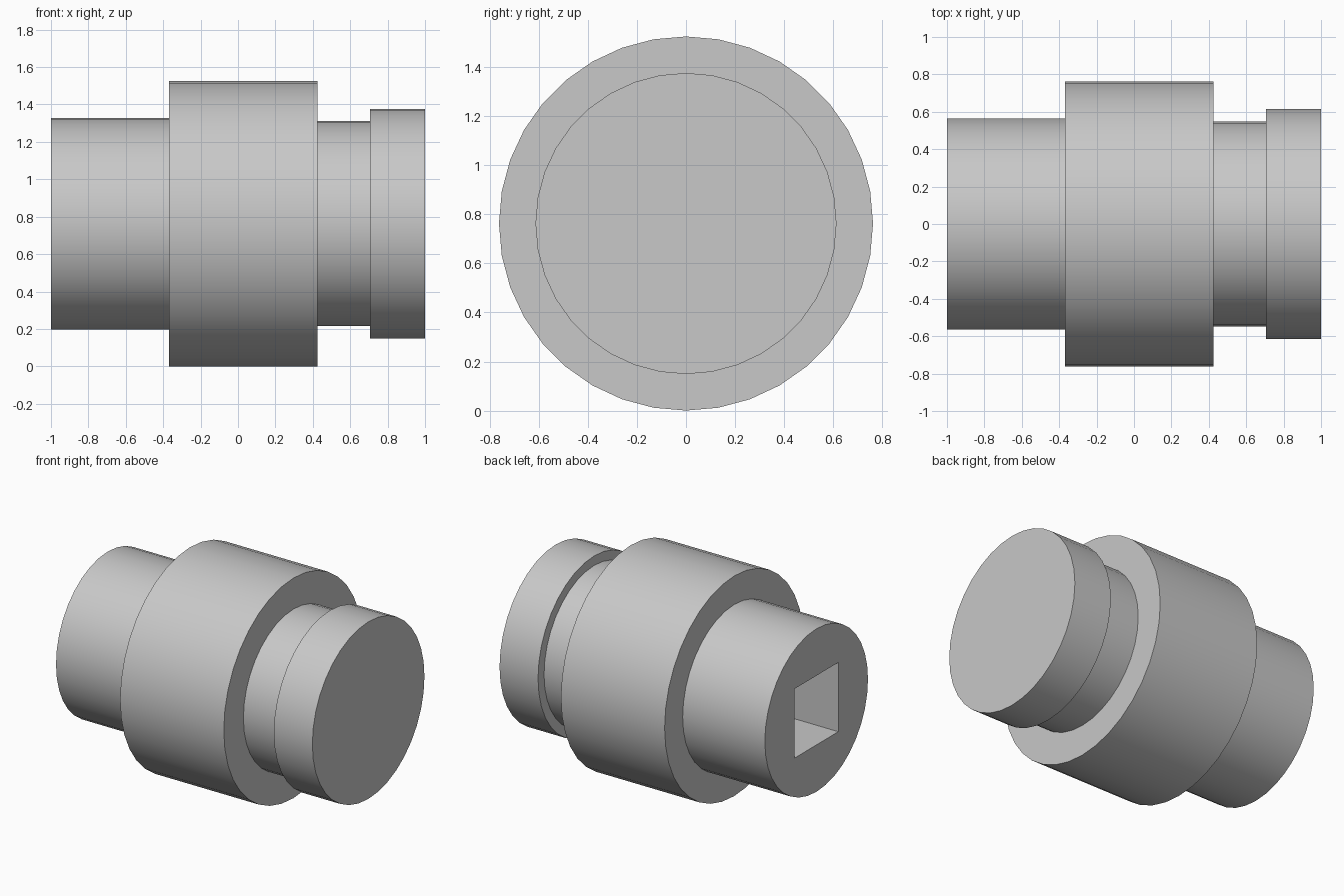
import bpy
import math

cube = bpy.data.objects.get("Cube")
if cube:
    bpy.data.objects.remove(cube, do_unlink=True)

AXIS_Z = 0.763
SEGMENTS = 36

grey = bpy.data.materials.new("plain_grey")
grey.use_nodes = True
colour = (0.58, 0.58, 0.58, 1)
grey.diffuse_color = colour
grey.node_tree.nodes["Principled BSDF"].inputs["Base Color"].default_value = colour


def turned_section(name, x0, x1, radius):
    """Solid cylinder lying along x."""
    bpy.ops.mesh.primitive_cylinder_add(
        vertices=SEGMENTS, radius=radius, depth=x1 - x0,
        location=((x0 + x1) / 2, 0, AXIS_Z), rotation=(0, math.pi / 2, 0))
    section = bpy.context.object
    section.name = name
    section.data.materials.append(grey)
    bpy.ops.object.transform_apply(location=False, rotation=True, scale=True)
    return section


# Stepped shaft, from the socket end to the plain end
shank = turned_section("socket_shank", -1, -0.37, 0.565)
sections = [
    shank,
    turned_section("main_body", -0.37, 0.425, 0.763),
    turned_section("neck", 0.425, 0.705, 0.548),
    turned_section("end_collar", 0.705, 1, 0.614),
]

# Square blind socket cut into the shank
bpy.ops.mesh.primitive_cube_add(size=1, location=(-1, 0, AXIS_Z))
cutter = bpy.context.object
cutter.name = "socket_cutter"
cutter.scale = (1.1, 0.48, 0.48)
cutter.hide_render = True
bpy.ops.object.transform_apply(location=False, rotation=False, scale=True)
cutter.data.materials.append(grey)

socket = shank.modifiers.new("square_socket", "BOOLEAN")
socket.operation = "DIFFERENCE"
socket.solver = "EXACT"
socket.object = cutter
bpy.context.view_layer.objects.active = shank
bpy.ops.object.modifier_apply(modifier=socket.name)
bpy.data.objects.remove(cutter, do_unlink=True)

# Smooth round sides with crisp rims
bpy.ops.object.select_all(action="DESELECT")
for section in sections:
    section.select_set(True)
bpy.context.view_layer.objects.active = shank
bpy.ops.object.shade_smooth_by_angle(angle=math.radians(30))
